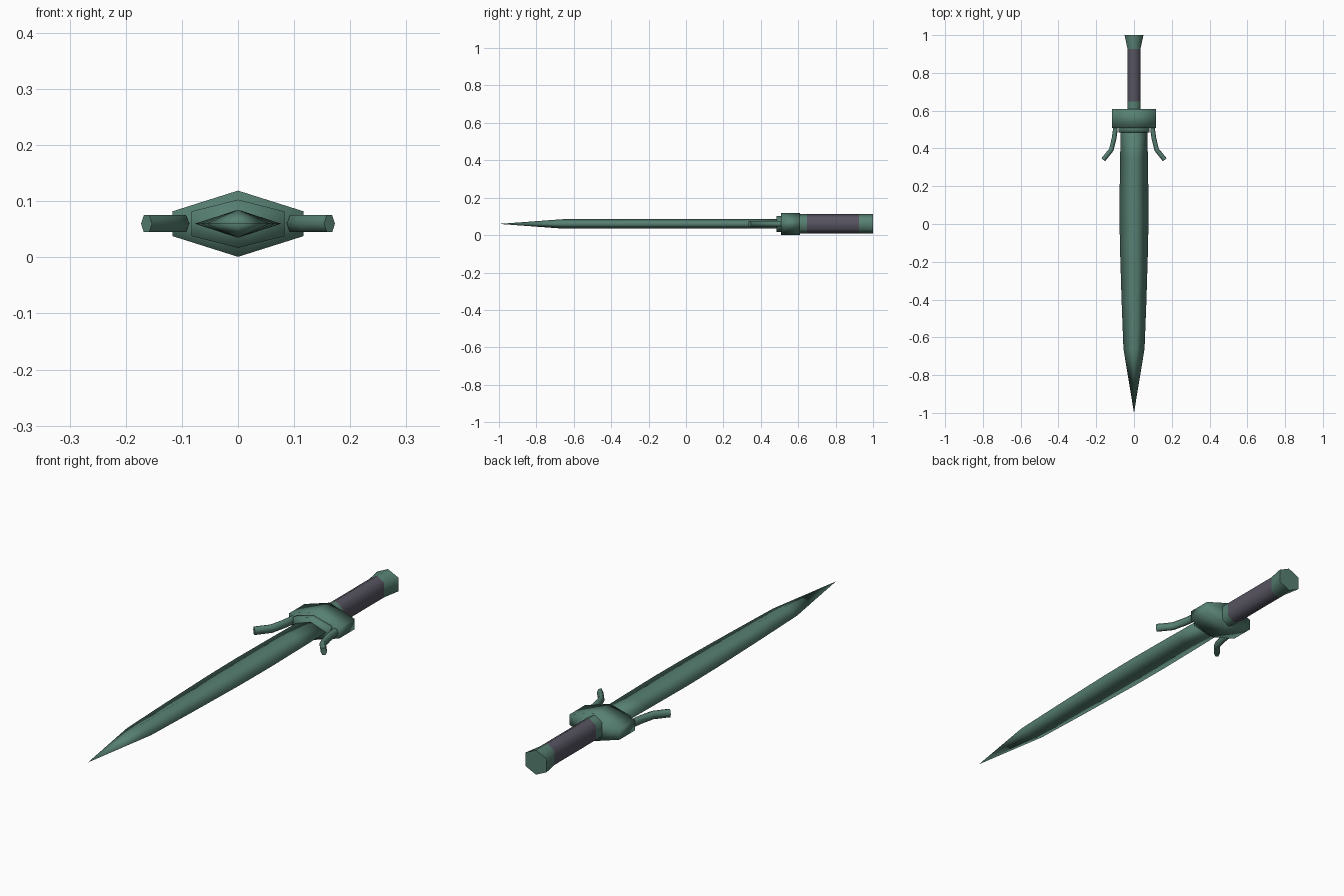
import bpy, bmesh, math
from mathutils import Vector

if "Cube" in bpy.data.objects:
    bpy.data.objects.remove(bpy.data.objects["Cube"])

ZC = 0.06  # height of the sword's long axis


def material(name, colour):
    m = bpy.data.materials.new(name)
    m.diffuse_color = (*colour, 1)
    m.use_nodes = True
    m.node_tree.nodes["Principled BSDF"].inputs["Base Color"].default_value = m.diffuse_color
    return m


GREEN = material("green metal", (0.095, 0.215, 0.17))
GREY = material("grey grip wrap", (0.095, 0.088, 0.118))


def skin(name, rings, mat, sharp_deg):
    """Join equal rings of points into a closed, smooth shaded skin."""
    bm = bmesh.new()
    loops = [[bm.verts.new(p) for p in ring] for ring in rings]
    n = len(loops[0])
    for a, b in zip(loops, loops[1:]):
        for i in range(n):
            j = (i + 1) % n
            bm.faces.new((a[i], a[j], b[j], b[i]))
    bm.faces.new(loops[0])
    bm.faces.new(loops[-1])
    bmesh.ops.remove_doubles(bm, verts=bm.verts, dist=1e-5)
    bmesh.ops.recalc_face_normals(bm, faces=bm.faces)
    for f in bm.faces:
        f.smooth = True
    for e in bm.edges:
        if len(e.link_faces) == 2:
            e.smooth = e.calc_face_angle() < math.radians(sharp_deg)
    me = bpy.data.meshes.new(name)
    bm.to_mesh(me)
    bm.free()
    me.materials.append(mat)
    ob = bpy.data.objects.new(name, me)
    bpy.context.collection.objects.link(ob)
    return ob


def hex_ring(y, w, side, peak):
    """Six-sided section: half width, half height at sides, half height at ridge."""
    return [(x, y, ZC + z) for x, z in
            ((w, -side), (w, side), (0, peak), (-w, side), (-w, -side), (0, -peak))]


def loft(name, sections, mat, sharp_deg=75):
    return skin(name, [hex_ring(*s) for s in sections], mat, sharp_deg)


# Blade: diamond section tapering to a point
loft("blade", [(0.52, 0.070, 0, 0.025), (0.35, 0.0735, 0, 0.025),
               (0.10, 0.077, 0, 0.025), (-0.10, 0.075, 0, 0.025),
               (-0.40, 0.066, 0, 0.025), (-0.66, 0.056, 0, 0.025),
               (-1.0, 0, 0, 0)], GREEN, 170)

# Guard block and the smaller step in front of it
loft("guard", [(0.508, 0.117, 0.022, 0.059), (0.61, 0.117, 0.022, 0.059)], GREEN, 100)
loft("guard_step", [(0.485, 0.083, 0.022, 0.043), (0.52, 0.083, 0.022, 0.043)], GREEN, 100)

# Handle: collar, wrapped grip, flared pommel
loft("collar", [(0.60, 0.034, 0.030, 0.052), (0.648, 0.034, 0.030, 0.052)], GREEN)
loft("grip", [(0.648, 0.034, 0.030, 0.052), (0.926, 0.034, 0.030, 0.052)], GREY)
loft("pommel", [(0.926, 0.034, 0.030, 0.052), (1.0, 0.050, 0.028, 0.052)], GREEN)

# Curved prongs, one on each side of the guard
PATH = [Vector(p) for p in ((0.099, 0.53), (0.099, 0.50), (0.105, 0.455),
                            (0.120, 0.393), (0.163, 0.340))]


def prong(name, side):
    rings = []
    for i, p in enumerate(PATH):
        t = (PATH[min(i + 1, len(PATH) - 1)] - PATH[max(i - 1, 0)]).normalized()
        ring = []
        for k in range(6):
            a = k * math.pi / 3
            q = p + Vector((-t.y, t.x)) * 0.0125 * math.cos(a)
            ring.append((side * q.x, q.y, ZC + 0.0175 * math.sin(a)))
        rings.append(ring)
    skin(name, rings, GREEN, 75)


prong("right_prong", 1)
prong("left_prong", -1)
